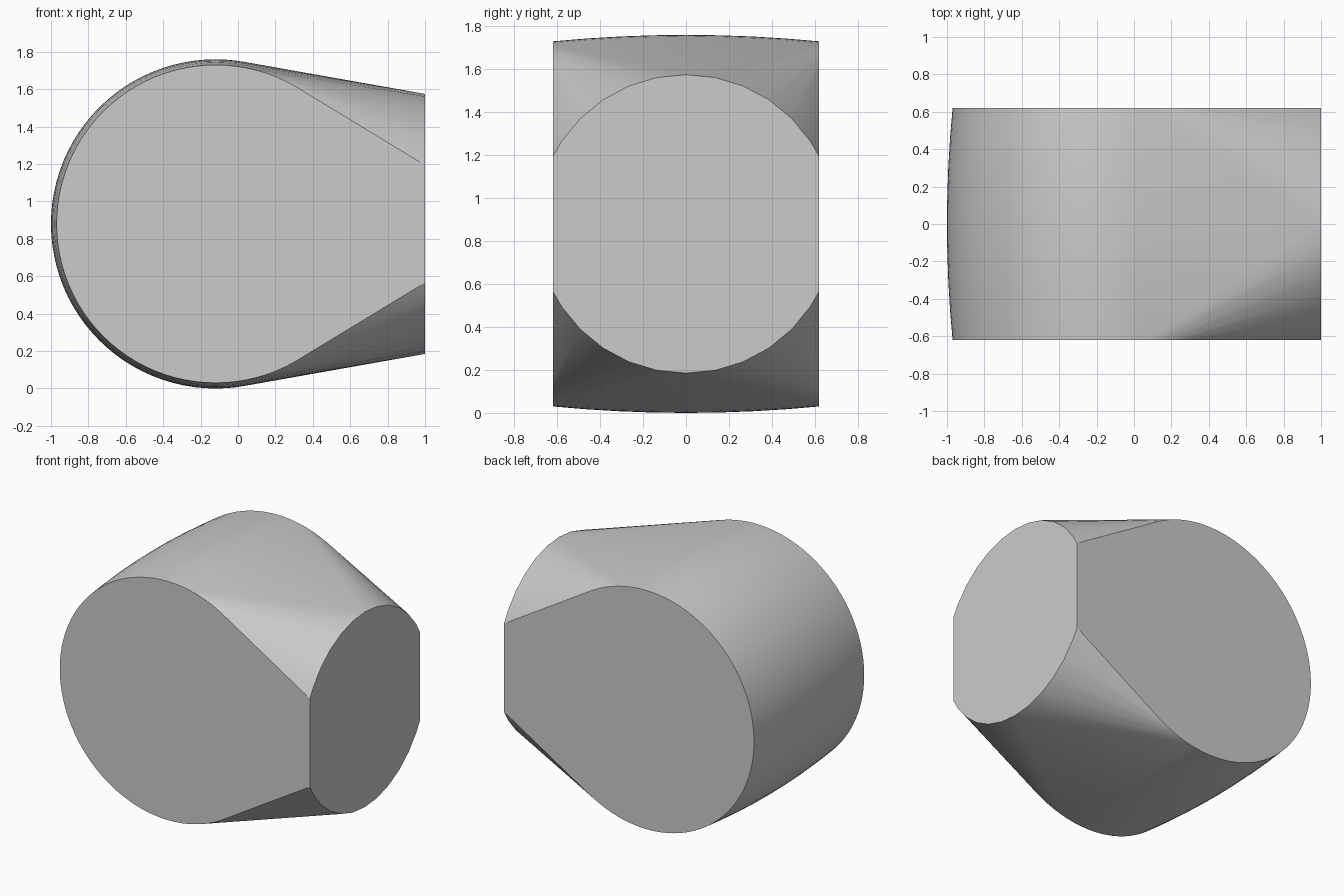
import bpy
import bmesh
from math import sin, cos, pi, radians, sqrt

cube = bpy.data.objects.get("Cube")
if cube:
    bpy.data.objects.remove(cube, do_unlink=True)

HALF_WIDTH = 0.62     # flat sides at y = +/- this
MID_Z = 0.88
BARREL_X = -0.12
BARREL_R = 0.88       # radius at the crown
CROWN = 0.03          # how much the barrel shrinks at its sides
END_R = 0.695         # round end, clipped by the flat sides

bm = bmesh.new()

# Crowned barrel: rings across the width
RINGS, SEGS = 8, 96
for i in range(RINGS + 1):
    t = 2 * i / RINGS - 1
    r = BARREL_R - CROWN * t * t
    for k in range(SEGS):
        a = 2 * pi * k / SEGS
        bm.verts.new((BARREL_X + r * cos(a), t * HALF_WIDTH, MID_Z + r * sin(a)))

# Clipped round end at x = 1
clip_z = sqrt(END_R ** 2 - HALF_WIDTH ** 2)
for s in (-1, 1):
    for k in range(-5, 6):
        a = k * pi / 16
        bm.verts.new((1, END_R * sin(a), MID_Z + s * END_R * cos(a)))
    for side in (-1, 1):
        bm.verts.new((1, side * HALF_WIDTH, MID_Z + s * clip_z))

# Taut skin around both, with the flat faces merged
hull = bmesh.ops.convex_hull(bm, input=bm.verts[:])
bmesh.ops.delete(bm, geom=[v for v in bm.verts if not v.link_faces], context="VERTS")
bmesh.ops.dissolve_limit(bm, angle_limit=radians(0.1), verts=bm.verts[:], edges=bm.edges[:])
bmesh.ops.recalc_face_normals(bm, faces=bm.faces[:])

mesh = bpy.data.meshes.new("tapered_barrel")
bm.to_mesh(mesh)
bm.free()
body = bpy.data.objects.new("tapered_barrel", mesh)
bpy.context.collection.objects.link(body)

# Plain grey surface
grey = bpy.data.materials.new("light_grey")
grey.use_nodes = True
colour = (0.6, 0.6, 0.6, 1)
grey.diffuse_color = colour
grey.node_tree.nodes["Principled BSDF"].inputs["Base Color"].default_value = colour
mesh.materials.append(grey)

# Smooth skin, crisp rims
bpy.ops.object.select_all(action="DESELECT")
body.select_set(True)
bpy.context.view_layer.objects.active = body
bpy.ops.object.shade_smooth_by_angle(angle=radians(30))
